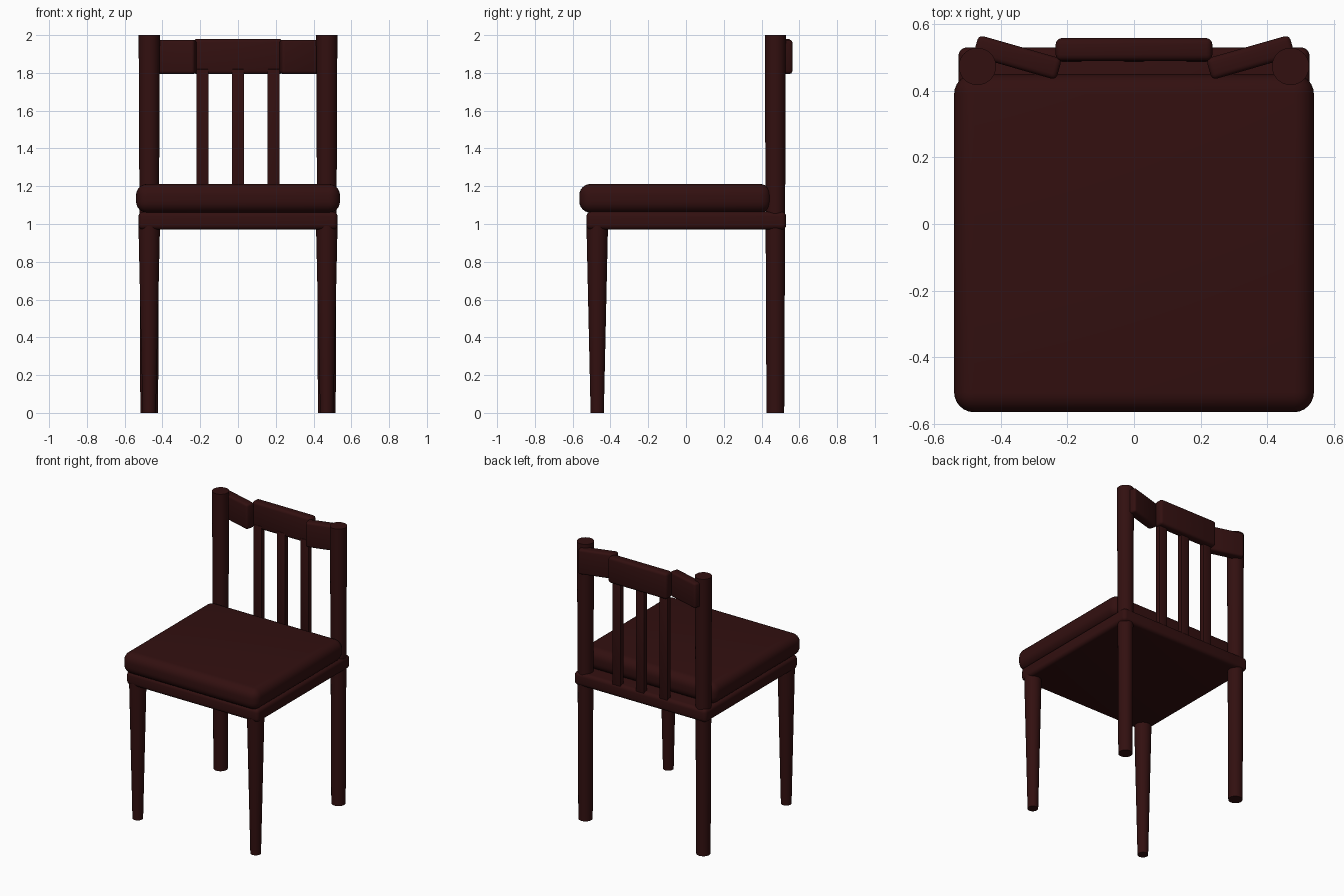
import bpy, math

if "Cube" in bpy.data.objects:
    bpy.data.objects.remove(bpy.data.objects["Cube"])

wood = bpy.data.materials.new("dark mahogany")
wood.diffuse_color = (0.032, 0.005, 0.005, 1)
wood.use_nodes = True
wood.node_tree.nodes["Principled BSDF"].inputs["Base Color"].default_value = wood.diffuse_color


def finish(obj, name):
    obj.name = name
    obj.data.materials.append(wood)
    bpy.ops.object.shade_smooth_by_angle(angle=math.radians(40))


def box(name, lo, hi, bevel, segments=4, turn=0.0):
    """Rounded box between two corners, turned about its own vertical axis."""
    mid = [(a + b) / 2 for a, b in zip(lo, hi)]
    bpy.ops.mesh.primitive_cube_add(size=1, location=mid)
    obj = bpy.context.object
    obj.scale = [b - a for a, b in zip(lo, hi)]
    bpy.ops.object.transform_apply(location=False, rotation=False, scale=True)
    if bevel:
        mod = obj.modifiers.new("round", 'BEVEL')
        mod.width = bevel
        mod.segments = segments
        bpy.ops.object.modifier_apply(modifier="round")
    obj.rotation_euler.z = turn
    finish(obj, name)


def pole(name, x, y, z_top, r_bottom, r_top):
    """Round tapered pole standing on the floor."""
    bpy.ops.mesh.primitive_cone_add(vertices=32, radius1=r_bottom, radius2=r_top,
                                    depth=z_top, location=(x, y, z_top / 2))
    finish(bpy.context.object, name)


# Seat frame and cushion
box("seat_frame", (-0.527, -0.527, 0.97), (0.527, 0.53, 1.065), 0.025)
box("seat_cushion", (-0.54, -0.565, 1.06), (0.54, 0.45, 1.212), 0.06, 6)

# Legs, back posts and angled top rail ends
for side, s in (("left", -1), ("right", 1)):
    pole("front_leg_" + side, s * 0.47, -0.47, 0.99, 0.035, 0.057)
    pole("back_post_" + side, s * 0.47, 0.473, 2.0, 0.047, 0.056)
    cx = s * 0.35
    box("top_rail_" + side, (cx - 0.13, 0.467, 1.795), (cx + 0.13, 0.533, 1.975),
        0.015, 3, s * math.radians(16))

# Middle top rail
box("top_rail_middle", (-0.235, 0.49, 1.793), (0.235, 0.558, 1.98), 0.018, 3)

# Back slats
for i, x in enumerate((-0.188, 0.0, 0.188)):
    box(f"back_slat_{i + 1}", (x - 0.033, 0.487, 1.04), (x + 0.033, 0.525, 1.82), 0.004, 2)
